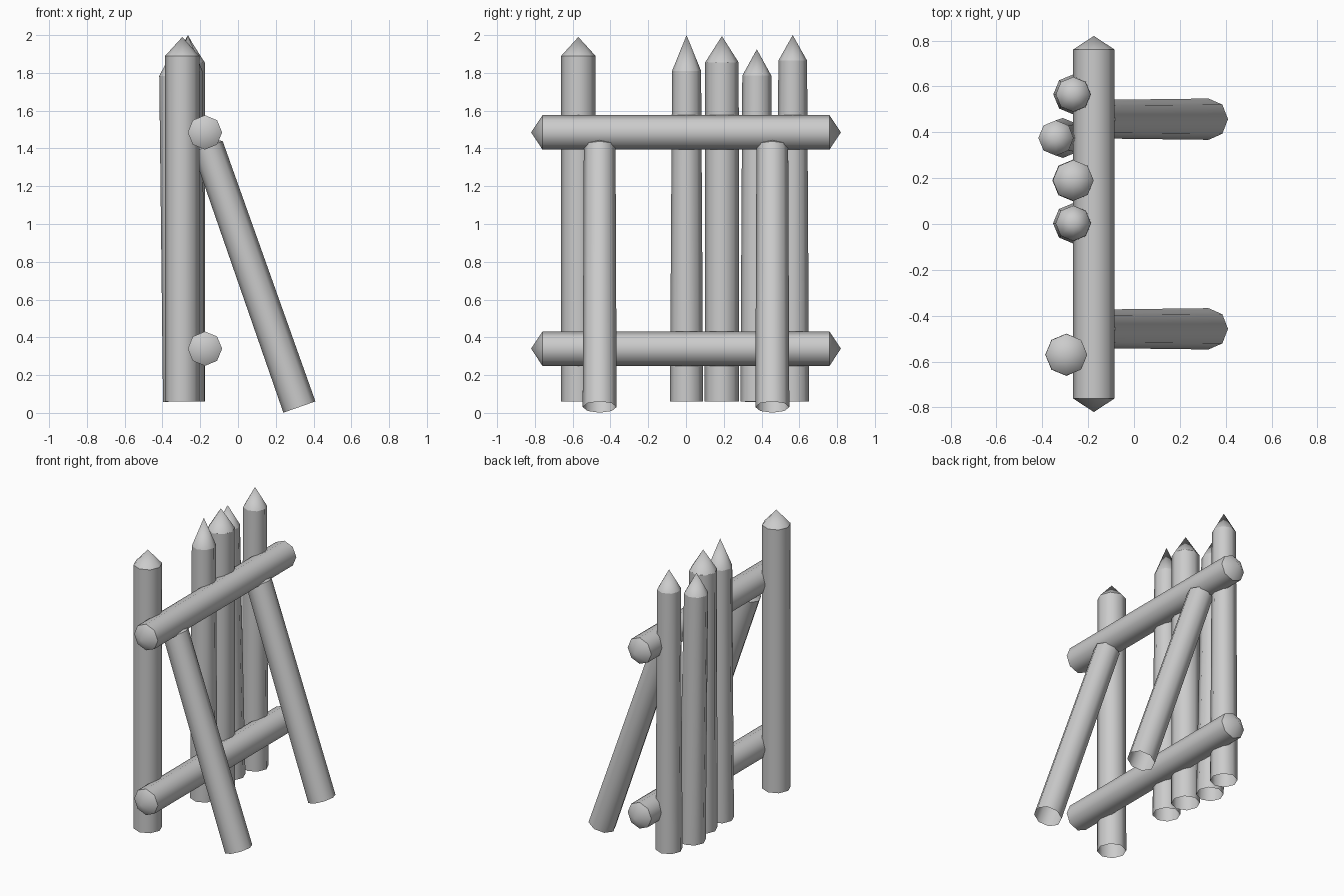
import bpy, bmesh
from math import cos, sin, tau
from mathutils import Vector

SIDES = 8

cube = bpy.data.objects.get("Cube")
if cube:
    bpy.data.objects.remove(cube, do_unlink=True)

# One plain weathered grey for all timber
wood = bpy.data.materials.new("grey_wood")
wood.use_nodes = True
grey = (0.6, 0.6, 0.6, 1)
wood.diffuse_color = grey
wood.node_tree.nodes["Principled BSDF"].inputs["Base Color"].default_value = grey


def log(name, start, end, r_start, r_end, tip_start=0, tip_end=0):
    """Eight-sided log; a tip length adds a pointed end, otherwise the end is open."""
    start, end = Vector(start), Vector(end)
    axis = (end - start).normalized()
    side = axis.cross(Vector((0, 1, 0)) if abs(axis.y) < 0.9 else Vector((1, 0, 0))).normalized()
    other = axis.cross(side)
    bm = bmesh.new()

    def ring(centre, r):
        return [bm.verts.new(centre + r * (side * cos(tau * i / SIDES) + other * sin(tau * i / SIDES)))
                for i in range(SIDES)]

    low, high = ring(start, r_start), ring(end, r_end)
    low_tip = bm.verts.new(start - axis * tip_start) if tip_start else None
    high_tip = bm.verts.new(end + axis * tip_end) if tip_end else None
    for i in range(SIDES):
        j = (i + 1) % SIDES
        bm.faces.new((low[i], low[j], high[j], high[i]))
        if high_tip:
            bm.faces.new((high[i], high[j], high_tip))
        if low_tip:
            bm.faces.new((low[j], low[i], low_tip))
    for face in bm.faces:
        face.smooth = True
    # Crisp shoulders where the points are cut
    for loop in (low, high):
        for i in range(SIDES):
            bm.edges.get((loop[i], loop[(i + 1) % SIDES])).smooth = False
    mesh = bpy.data.meshes.new(name)
    bm.to_mesh(mesh)
    bm.free()
    mesh.materials.append(wood)
    obj = bpy.data.objects.new(name, mesh)
    bpy.context.collection.objects.link(obj)
    return obj


# Upright stakes: x and y at the foot, x at the top, radii, shoulder height, tip height
stakes = [
    (-0.295, -0.57, -0.295, 0.092, 0.091, 1.89, 1.99),
    (-0.265, 0.003, -0.265, 0.088, 0.077, 1.81, 2.0),
    (-0.265, 0.19, -0.265, 0.091, 0.089, 1.855, 1.995),
    (-0.31, 0.375, -0.34, 0.087, 0.077, 1.785, 1.925),
    (-0.265, 0.565, -0.265, 0.087, 0.076, 1.865, 2.0),
]
for n, (x, y, x_top, r, r_top, shoulder, tip) in enumerate(stakes, 1):
    log(f"stake_{n}", (x, y, 0.06), (x_top, y, shoulder), r, r_top, tip_end=tip - shoulder)

# Horizontal rails, pointed at both ends
for name, z in (("lower_rail", 0.34), ("upper_rail", 1.485)):
    log(name, (-0.175, -0.76, z), (-0.175, 0.76, z), 0.091, 0.091, 0.06, 0.06)

# Leaning props that meet the upper rail
for name, y in (("front_prop", -0.457), ("back_prop", 0.457)):
    log(name, (0.325, y, 0.031), (-0.16, y, 1.41), 0.09, 0.084, tip_end=0.06)
